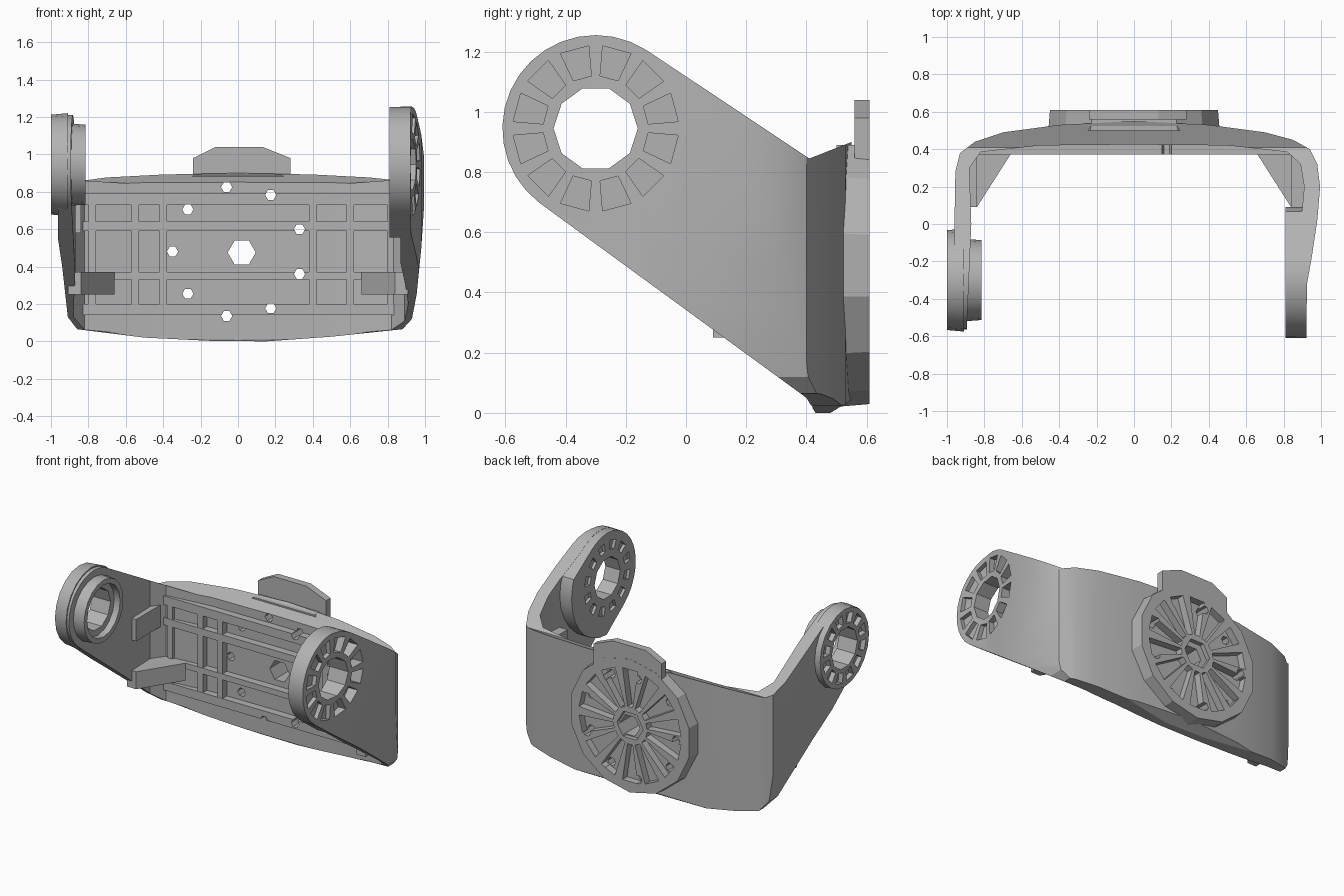
import bpy, bmesh, math
from mathutils import Vector

if "Cube" in bpy.data.objects:
    bpy.data.objects.remove(bpy.data.objects["Cube"])

grey = bpy.data.materials.new("matte_grey")
grey.use_nodes = True
grey.diffuse_color = (0.45, 0.45, 0.45, 1)
grey.node_tree.nodes["Principled BSDF"].inputs["Base Color"].default_value = (0.45, 0.45, 0.45, 1)


def place(axis, p, d):
    """Point of a 2D outline at depth d along an axis."""
    return Vector({"x": (d, *p), "y": (p[0], d, p[1]), "z": (*p, d)}[axis])


def solid(name, outlines, axis, a, b, scale=1.0):
    """Extrude closed outlines from a to b; the far end may be scaled."""
    bm = bmesh.new()
    for pts in outlines:
        n = len(pts)
        c = Vector((sum(p[0] for p in pts) / n, sum(p[1] for p in pts) / n))
        lo = [bm.verts.new(place(axis, p, a)) for p in pts]
        hi = [bm.verts.new(place(axis, c + (Vector(p) - c) * scale, b)) for p in pts]
        bm.faces.new(lo)
        bm.faces.new(hi)
        for i in range(n):
            j = (i + 1) % n
            bm.faces.new((lo[i], lo[j], hi[j], hi[i]))
    bmesh.ops.recalc_face_normals(bm, faces=bm.faces)
    me = bpy.data.meshes.new(name)
    bm.to_mesh(me)
    bm.free()
    me.materials.append(grey)
    ob = bpy.data.objects.new(name, me)
    bpy.context.collection.objects.link(ob)
    return ob


def combine(ob, cutter, op="DIFFERENCE"):
    """Apply a boolean and drop the cutter."""
    mod = ob.modifiers.new("cut", "BOOLEAN")
    mod.operation, mod.solver, mod.object = op, "EXACT", cutter
    bpy.context.view_layer.update()
    deps = bpy.context.evaluated_depsgraph_get()
    me = bpy.data.meshes.new_from_object(ob.evaluated_get(deps))
    ob.modifiers.clear()
    ob.data = me
    bpy.data.objects.remove(cutter)


def circle(c, r, n, turn=0.0):
    return [(c[0] + r * math.cos(turn + math.tau * i / n),
             c[1] + r * math.sin(turn + math.tau * i / n)) for i in range(n)]


def wedges(c, r0, r1, n, fill=0.62):
    """Ring of radial pockets."""
    out = []
    for i in range(n):
        m, h = math.tau * (i + 0.5) / n, math.pi / n * fill
        out.append([(c[0] + r * math.cos(t), c[1] + r * math.sin(t))
                    for r, t in ((r0, m - h), (r1, m - h), (r1, m + h), (r0, m + h))])
    return out


def rect(x0, x1, z0, z1):
    return [(x0, z0), (x1, z0), (x1, z1), (x0, z1)]


pivot = (-0.3, 0.945)
centre = (0, 0.49)


def side_profile(r):
    """Arm outline: round end blending into the upright back wall."""
    arc = [(pivot[0] + r * math.cos(math.radians(t)), pivot[1] + r * math.sin(math.radians(t)))
           for t in range(57, 235, 11)]
    return arc + [(0.4, 0.05), (0.43, 0.0), (0.48, 0.0), (0.56, 0.05),
                  (0.7, 0.05), (0.7, 0.9), (0.55, 0.9), (0.41, 0.845)]


# Left and right halves of the U-shaped frame
left_plan = [(0, 0.55), (0.4, 0.53), (0.7, 0.49), (0.85, 0.45), (0.94, 0.4), (0.98, 0.32),
             (0.995, 0.2), (0.98, 0.02), (0.95, -0.18), (0.925, -0.32), (0.92, -0.7),
             (0.87, -0.7), (0.87, -0.1), (0.9, 0.09), (0.91, 0.2), (0.89, 0.32),
             (0.82, 0.385), (0.5, 0.42), (0, 0.425)]
right_plan = [(0, 0.55), (-0.4, 0.53), (-0.7, 0.49), (-0.85, 0.44), (-0.93, 0.38), (-0.955, 0.28),
              (-0.96, 0.0), (-0.965, -0.7), (-0.9, -0.7), (-0.87, 0.0), (-0.88, 0.3),
              (-0.82, 0.385), (-0.5, 0.42), (0, 0.425)]
left_frame = solid("left_frame", [left_plan], "z", -0.1, 1.5)
combine(left_frame, solid("cutter", [side_profile(0.31)], "x", -0.2, 1.2), "INTERSECT")
right_frame = solid("right_frame", [right_plan], "z", -0.1, 1.5)
combine(right_frame, solid("cutter", [side_profile(0.265)], "x", 0.2, -1.2), "INTERSECT")

# Bowed lower edge of the wall, sides drawn in towards the bottom
bow = [(-1.1, 0.9), (-0.97, 0.6), (-0.94, 0.4), (-0.91, 0.13), (-0.86, 0.065), (-0.5, 0.02),
       (-0.15, 0.003), (0.15, 0.0), (0.5, 0.025), (0.88, 0.065), (0.93, 0.12), (0.955, 0.25),
       (0.98, 0.5), (1.0, 0.8), (1.1, 0.9), (1.1, -0.2), (-1.1, -0.2)]
for part in (left_frame, right_frame):
    combine(part, solid("cutter", [bow], "y", -0.8, 0.8))

# Thick round boss inside the left arm
left_boss = solid("left_boss", [circle(pivot, 0.39, 28)], "x", 0.81, 0.918)
combine(left_boss, solid("cutter", [side_profile(0.309)], "x", 0.5, 1.2), "INTERSECT")

# Pivot hole and pockets in the left arm
for part in (left_frame, left_boss):
    combine(part, solid("cutter", [circle(pivot, 0.14, 10)], "x", 0.5, 1.2))
    combine(part, solid("cutter", wedges(pivot, 0.175, 0.275, 12, 0.68), "x", 0.895, 1.2))
combine(left_boss, solid("cutter", wedges(pivot, 0.19, 0.25, 12, 0.5), "x", 0.6, 0.83))

# Flange and inner boss on the right arm
flange = solid("right_flange", [circle(pivot, 0.275, 20)], "x", -0.91, -1.0, 0.97)
boss = solid("right_boss", [circle(pivot, 0.22, 20)], "x", -0.9, -0.815, 0.97)
for part in (right_frame, flange, boss):
    combine(part, solid("cutter", [circle(pivot, 0.14, 10)], "x", -0.5, -1.3))
combine(flange, solid("cutter", wedges(pivot, 0.165, 0.235, 12), "x", -0.967, -1.3))
combine(boss, solid("cutter", [circle(pivot, 0.18, 16)], "x", -0.86, -0.6))

# Round back plate with radial pockets and a top tab
plate = solid("back_plate", [circle(centre, 0.47, 14, math.pi / 14)], "y", 0.5, 0.61, 0.98)
combine(plate, solid("cutter", [rect(-0.6, 0.6, 0.89, 1.2)], "y", 0.4, 0.562))
combine(plate, solid("cutter", wedges(centre, 0.13, 0.39, 14, 0.66), "y", 0.56, 0.8))
combine(plate, solid("cutter", [circle(centre, 0.1, 6)], "y", 0.58, 0.8))
tab_outline = [(-0.24, 0.8), (0.28, 0.8), (0.28, 0.98), (0.13, 1.04), (-0.12, 1.04), (-0.24, 0.98)]
tab = solid("back_tab", [tab_outline], "y", 0.56, 0.609)
combine(tab, solid("cutter", [circle(centre, 0.42, 14, math.pi / 14)], "y", 0.4, 0.8))

# Rib lattice on the inner wall
ribs = solid("inner_ribs_across", [rect(-0.84, 0.86, z, z + h) for z, h in
             ((0.14, 0.06), (0.33, 0.04), (0.59, 0.05), (0.73, 0.06))], "y", 0.372, 0.44)
solid("inner_ribs_upright", [rect(x, x + 0.04, 0.14, 0.79)
      for x in (-0.8, -0.57, -0.42, 0.38, 0.58, 0.8)], "y", 0.374, 0.44)

# Screw holes and centre hole through wall, ribs and plate
screws = [circle((centre[0] + 0.35 * math.cos(math.radians(20 + 40 * i)),
                  centre[1] - 0.01 + 0.35 * math.sin(math.radians(20 + 40 * i))), 0.03, 6)
          for i in range(9)]
for part in (left_frame, right_frame, plate, ribs):
    combine(part, solid("cutter", screws + [circle((0.02, 0.475), 0.075, 6)], "y", 0.2, 0.8))

# Corner bracing: a diagonal gusset low down and a pad on the arm above it
for side, label in ((1, "left"), (-1, "right")):
    gusset = [(0.66, 0.372), (0.84, 0.09), (0.91, 0.09), (0.91, 0.34), (0.8, 0.41)]
    pad = [(0.84, 0.09), (0.91, 0.09), (0.91, 0.34), (0.84, 0.38)]
    for name, outline, z0, z1 in (("gusset", gusset, 0.25, 0.37), ("arm_pad", pad, 0.58, 0.73)):
        solid(f"{label}_{name}", [[(side * x, y) for x, y in outline]], "z", z0, z1)

# Smooth curved skins, keep edges sharp
bpy.ops.object.select_all(action="DESELECT")
for ob in (left_frame, right_frame, left_boss, flange, boss):
    ob.select_set(True)
bpy.context.view_layer.objects.active = left_frame
bpy.ops.object.shade_smooth_by_angle(angle=math.radians(30))
